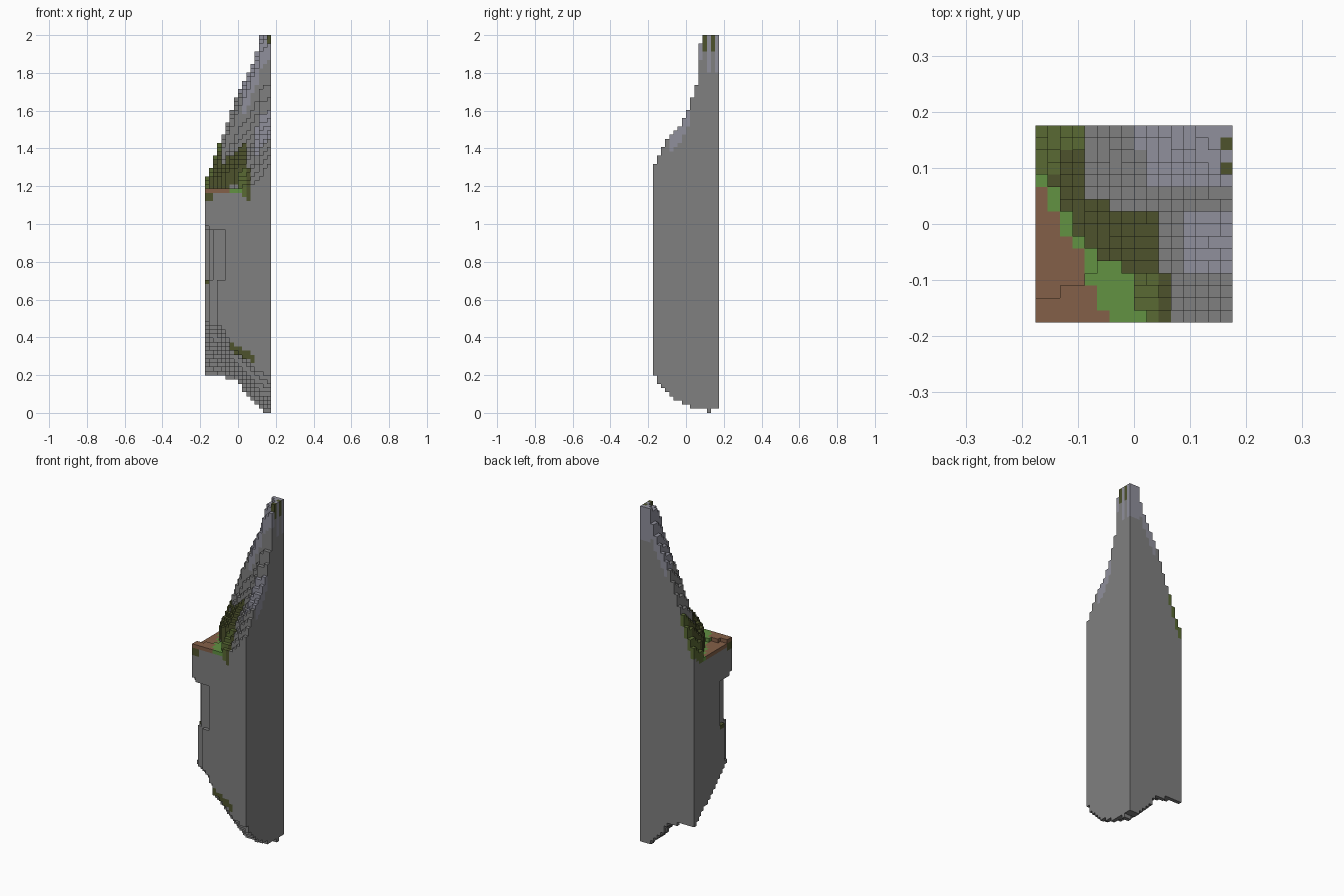
import bpy
import bmesh
from mathutils import Vector

cube = bpy.data.objects.get("Cube")
if cube:
    bpy.data.objects.remove(cube, do_unlink=True)

N = 16            # blocks along each side
LAYERS = 91       # blocks from bottom to peak
V = 2 / LAYERS    # block size


def srgb(r, g, b):
    def lin(c):
        c /= 255
        return c / 12.92 if c <= 0.04045 else ((c + 0.055) / 1.055) ** 2.4
    return (lin(r), lin(g), lin(b), 1)


COLOURS = {
    "stone": srgb(128, 128, 128),
    "pale_stone": srgb(144, 144, 156),
    "dark_moss": srgb(77, 82, 44),
    "moss": srgb(90, 106, 52),
    "grass": srgb(98, 146, 66),
    "earth": srgb(132, 96, 72),
}
NAMES = list(COLOURS)


def make_material(name):
    mat = bpy.data.materials.new(name)
    mat.use_nodes = True
    mat.diffuse_color = COLOURS[name]
    bsdf = mat.node_tree.nodes["Principled BSDF"]
    bsdf.inputs["Base Color"].default_value = COLOURS[name]
    bsdf.inputs["Roughness"].default_value = 0.9
    return mat


def interp(points, t):
    for (a, za), (b, zb) in zip(points, points[1:]):
        if t <= b:
            return za + (zb - za) * (t - a) / (b - a)
    return points[-1][1]


def patch(front, back, left, right, s, t):
    """Height blended between four edge profiles."""
    f, b, l, r = interp(front, s), interp(back, s), interp(left, t), interp(right, t)
    corners = ((1 - s) * (1 - t) * front[0][1] + s * (1 - t) * front[-1][1]
               + (1 - s) * t * back[0][1] + s * t * back[-1][1])
    return (1 - t) * f + t * b + (1 - s) * l + s * r - corners


# Edge profiles of the upper slope and of the underside
TOP = (
    [(0, 1.19), (.7, 1.19), (1, 1.32)],
    [(0, 1.25), (.13, 1.36), (.25, 1.46), (.5, 1.7), (.64, 1.78), (.78, 1.89), (.87, 2), (1, 2)],
    [(0, 1.19), (.75, 1.19), (1, 1.25)],
    [(0, 1.32), (.13, 1.41), (.25, 1.47), (.4, 1.52), (.5, 1.57), (.6, 1.66),
     (.68, 1.76), (.72, 1.95), (.82, 2), (1, 2)],
)
BOTTOM = (
    [(0, .51), (.25, .46), (.4, .34), (.8, .22), (1, .2)],
    [(0, .2), (.44, .18), (.5, .16), (.64, .1), (.75, .05), (.9, .02), (1, .02)],
    [(0, .51), (.3, .4), (1, .2)],
    [(0, .2), (.13, .13), (.25, .08), (.5, .05), (.6, .03), (1, .02)],
)

# Where earth, grass and moss end in each row, front to back
EARTH = [6, 5, 5, 4, 4, 4, 3, 2, 2, 1, 1, 0, 0, 0, 0, 0]
GRASS = [9, 8, 8, 8, 7, 5, 4, 3, 3, 2, 2, 1, 0, 0, 0, 0]
MOSS = [11, 11, 11, 11, 10, 10, 10, 10, 10, 6, 4, 4, 4, 4, 4, 4]
LEDGE = 54


def top_colour(i, j):
    if i < EARTH[j]:
        return "earth"
    if i < GRASS[j]:
        return "grass"
    if i < MOSS[j]:
        back_patch = j >= 14 or (j >= 12 and i < 2)
        front_patch = j < 4 and i < 10
        return "moss" if back_patch or front_patch else "dark_moss"
    if i == N - 1 and j in (12, 14):
        return "dark_moss"
    if (i >= 9 and j >= 11) or (i >= 8 and j >= 14) or (i >= 12 and 4 <= j <= 8):
        return "pale_stone"
    return "stone"


def column(i, j):
    s, t = i / (N - 1), j / (N - 1)
    if i < GRASS[j]:
        raised = i >= 5 or j < 2 + i // 2
        high = LEDGE if raised else LEDGE - 1
    else:
        high = max(LEDGE + 1, round(patch(*TOP, s, t) / V))
    low = max(1, round(patch(*BOTTOM, s, t) / V))
    if i >= 14 and j == 13:
        low = 0
    return low, min(high, LAYERS)


COLUMNS = {(i, j): column(i, j) for i in range(N) for j in range(N)}


def hollowed(i, j, k):
    """Worn hollow under the overhanging front corner."""
    z = k * V
    if .70 < z < .95:
        return i + j < 3 or (min(i, j) == 0 and max(i, j) < 5)
    if .48 < z <= .70:
        return i + j < 2 or (min(i, j) == 0 and max(i, j) < 3)
    return .95 <= z < .97 and i + j < 1


def solid(i, j, k):
    if (i, j) not in COLUMNS:
        return False
    low, high = COLUMNS[i, j]
    return low <= k < high and not hollowed(i, j, k)


def block_colour(i, j, k):
    low, high = COLUMNS[i, j]
    depth = high - k
    name = top_colour(i, j)
    reach = {"earth": 1, "grass": 1, "moss": 3, "dark_moss": 4, "pale_stone": 4}
    limit = reach.get(name, 0)
    if name == "pale_stone" and i > 12 and j > 11:
        limit = 9
    if depth <= limit:
        return name
    # Small moss spots on the underside, overhang and side
    z = k * V
    if 6 <= i <= 11 and j < 5 and abs(z - .33 + (i - 6) * .01) < .022:
        return "dark_moss"
    if i < 2 and j < 2 and z > 1.12:
        return "dark_moss"
    if i < 2 and j in (3, 4) and abs(z - .68) < .02:
        return "dark_moss"
    return "stone"


# Corner offsets of the six block sides, counter-clockwise from outside
SIDES = {
    (1, 0, 0): [(1, 0, 0), (1, 1, 0), (1, 1, 1), (1, 0, 1)],
    (-1, 0, 0): [(0, 1, 0), (0, 0, 0), (0, 0, 1), (0, 1, 1)],
    (0, 1, 0): [(1, 1, 0), (0, 1, 0), (0, 1, 1), (1, 1, 1)],
    (0, -1, 0): [(0, 0, 0), (1, 0, 0), (1, 0, 1), (0, 0, 1)],
    (0, 0, 1): [(0, 0, 1), (1, 0, 1), (1, 1, 1), (0, 1, 1)],
    (0, 0, -1): [(0, 1, 0), (1, 1, 0), (1, 0, 0), (0, 0, 0)],
}

# Rock pillar: only the exposed block sides become faces
bm = bmesh.new()
verts = {}


def corner(p):
    if p not in verts:
        verts[p] = bm.verts.new(Vector((p[0] - N / 2, p[1] - N / 2, p[2])) * V)
    return verts[p]


for (i, j), (low, high) in COLUMNS.items():
    for k in range(low, high):
        if not solid(i, j, k):
            continue
        for (dx, dy, dz), quad in SIDES.items():
            if solid(i + dx, j + dy, k + dz):
                continue
            face = bm.faces.new([corner((i + a, j + b, k + c)) for a, b, c in quad])
            face.material_index = NAMES.index(block_colour(i, j, k))

mesh = bpy.data.meshes.new("rock_pillar")
bm.to_mesh(mesh)
bm.free()
for name in NAMES:
    mesh.materials.append(make_material(name))
pillar = bpy.data.objects.new("rock_pillar", mesh)
bpy.context.scene.collection.objects.link(pillar)
